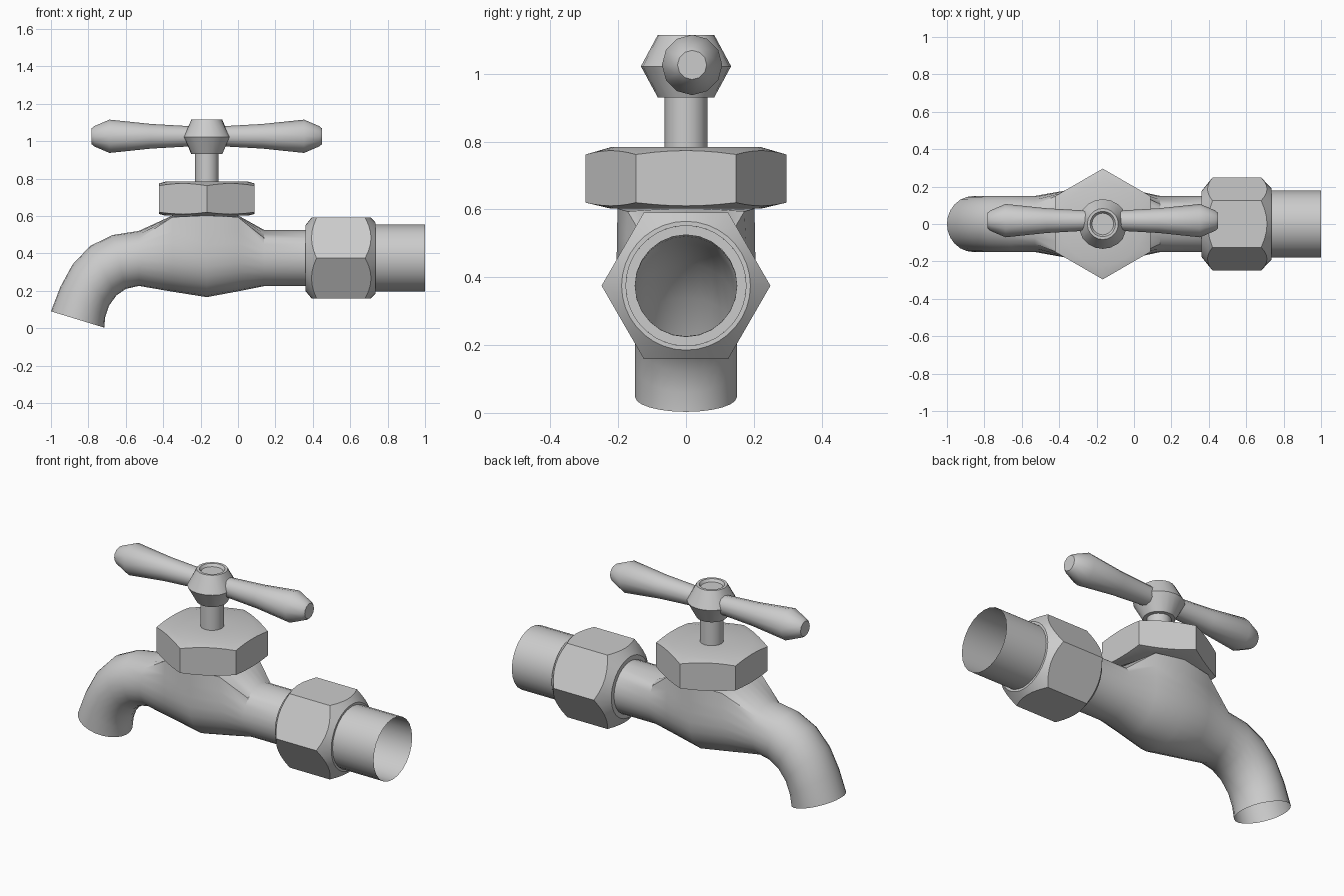
import bpy, bmesh
from math import sin, cos, pi, radians
from mathutils import Vector

cube = bpy.data.objects.get("Cube")
if cube:
    bpy.data.objects.remove(cube, do_unlink=True)

metal = bpy.data.materials.new("light_grey_metal")
metal.use_nodes = True
GREY = (0.6, 0.6, 0.6, 1)
metal.diffuse_color = GREY
metal.node_tree.nodes["Principled BSDF"].inputs["Base Color"].default_value = GREY

AXIS_Z = 0.375      # height of the pipe axis
STEM_X = -0.167     # position of the valve stem


def loft(name, rings, cap_start=False, cap_end=False, sharp=35):
    """Skin a list of equal-length closed rings."""
    bm = bmesh.new()
    rows = [[bm.verts.new(p) for p in ring] for ring in rings]
    n = len(rows[0])
    for a, b in zip(rows, rows[1:]):
        for i in range(n):
            j = (i + 1) % n
            bm.faces.new((a[i], a[j], b[j], b[i]))
    if cap_start:
        bm.faces.new(rows[0][::-1])
    if cap_end:
        bm.faces.new(rows[-1])
    bmesh.ops.recalc_face_normals(bm, faces=bm.faces)
    mesh = bpy.data.meshes.new(name)
    bm.to_mesh(mesh)
    bm.free()
    obj = bpy.data.objects.new(name, mesh)
    bpy.context.collection.objects.link(obj)
    mesh.materials.append(metal)
    bpy.ops.object.select_all(action='DESELECT')
    obj.select_set(True)
    bpy.context.view_layer.objects.active = obj
    bpy.ops.object.shade_smooth_by_angle(angle=radians(sharp))
    return obj


def along_x(a, r, t):
    return Vector((a, r * cos(t), AXIS_Z + r * sin(t)))


def along_z(a, r, t):
    return Vector((STEM_X + r * sin(t), r * cos(t), a))


def turned(profile, place, n):
    """Rings for a turned shape from (position, radius) pairs."""
    return [[place(a, r, 2 * pi * i / n) for i in range(n)] for a, r in profile]


def hex_nut(name, place, lo, hi, R, ends, chamfers, bores, n=36):
    """Hexagonal nut whose corners are cut by a cone at each end."""
    rows = [[] for _ in range(6)]
    for i in range(n):
        t = 2 * pi * i / n
        h = R * cos(pi / 6) / cos(t % (pi / 3) - pi / 6)
        cut = [c * (h - e) / (R - e) for c, e in zip(chamfers, ends)]
        spots = ((lo, bores[0]), (lo, ends[0]), (lo + cut[0], h),
                 (hi - cut[1], h), (hi, ends[1]), (hi, bores[1]))
        for row, (a, r) in zip(rows, spots):
            row.append(place(a, r, t))
    return loft(name, rows, sharp=25)


# Body and spout: top x, top z, bottom x, bottom z, half width, squareness of the top
stations = [
    (-1.0, 0.09, -0.715, 0.003, 0.15, 0),
    (-0.95, 0.22, -0.71, 0.06, 0.15, 0),
    (-0.885, 0.34, -0.69, 0.12, 0.15, 0),
    (-0.79, 0.44, -0.65, 0.175, 0.15, 0),
    (-0.67, 0.498, -0.6, 0.21, 0.15, 0),
    (-0.53, 0.52, -0.53, 0.226, 0.15, 0),
    (-0.35, 0.603, -0.35, 0.195, 0.182, 0.85),
    (STEM_X, 0.606, STEM_X, 0.166, 0.205, 0.95),
    (0.0, 0.603, 0.0, 0.197, 0.18, 0.85),
    (0.14, 0.525, 0.14, 0.225, 0.15, 0),
    (0.4, 0.525, 0.4, 0.225, 0.15, 0),
]
SEG = 24
rings = []
for xt, zt, xb, zb, w, square in stations:
    top, bottom = Vector((xt, 0, zt)), Vector((xb, 0, zb))
    mid, half = (top + bottom) / 2, (top - bottom) / 2
    ring = []
    for i in range(SEG):
        t = 2 * pi * i / SEG
        c, s = cos(t), sin(t)
        k = 1
        if s > 0:
            k += square * (1 / max(abs(c), abs(s)) - 1)
        ring.append(mid + half * s * k + Vector((0, w * c * k, 0)))
    rings.append(ring)
loft("body_and_spout", rings)

# Open inlet pipe with an inner shoulder
loft("inlet_pipe", turned([(0.4, 0.15), (0.4, 0.178), (1.0, 0.178)], along_x, SEG))

# Coupling nut and bonnet nut
hex_nut("coupling_nut", along_x, 0.36, 0.735, 0.249,
        (0.175, 0.19), (0.06, 0.055), (0.149, 0.177))
hex_nut("bonnet_nut", along_z, 0.602, 0.784, 0.296,
        (0.22, 0.22), (0.018, 0.022), (0.05, 0.05))

# Stem
loft("stem", turned([(0.7, 0.063), (0.95, 0.063)], along_z, 16))

# Handle hub: flattened where the arms join, with a shallow recess on top
hub = loft("handle_hub", turned(
    [(0.93, 0.05), (0.93, 0.083), (1.022, 0.133), (1.115, 0.083),
     (1.115, 0.068), (1.1, 0.058)], along_z, 20), True, True, 40)
for v in hub.data.vertices:
    v.co.x = min(max(v.co.x, STEM_X - 0.121), STEM_X + 0.121)

# Handle arms, mirrored about the stem
arm_profile = [(0.09, 0.054), (0.3, 0.066), (0.52, 0.089), (0.6, 0.055), (0.615, 0.043)]
for side, label in ((1, "left"), (-1, "right")):
    def arm_point(a, r, t):
        return Vector((STEM_X + side * a, 0.018 + r * cos(t), 1.026 + r * sin(t)))
    loft("handle_arm_" + label, turned(arm_profile, arm_point, 12), True, True, 32)
